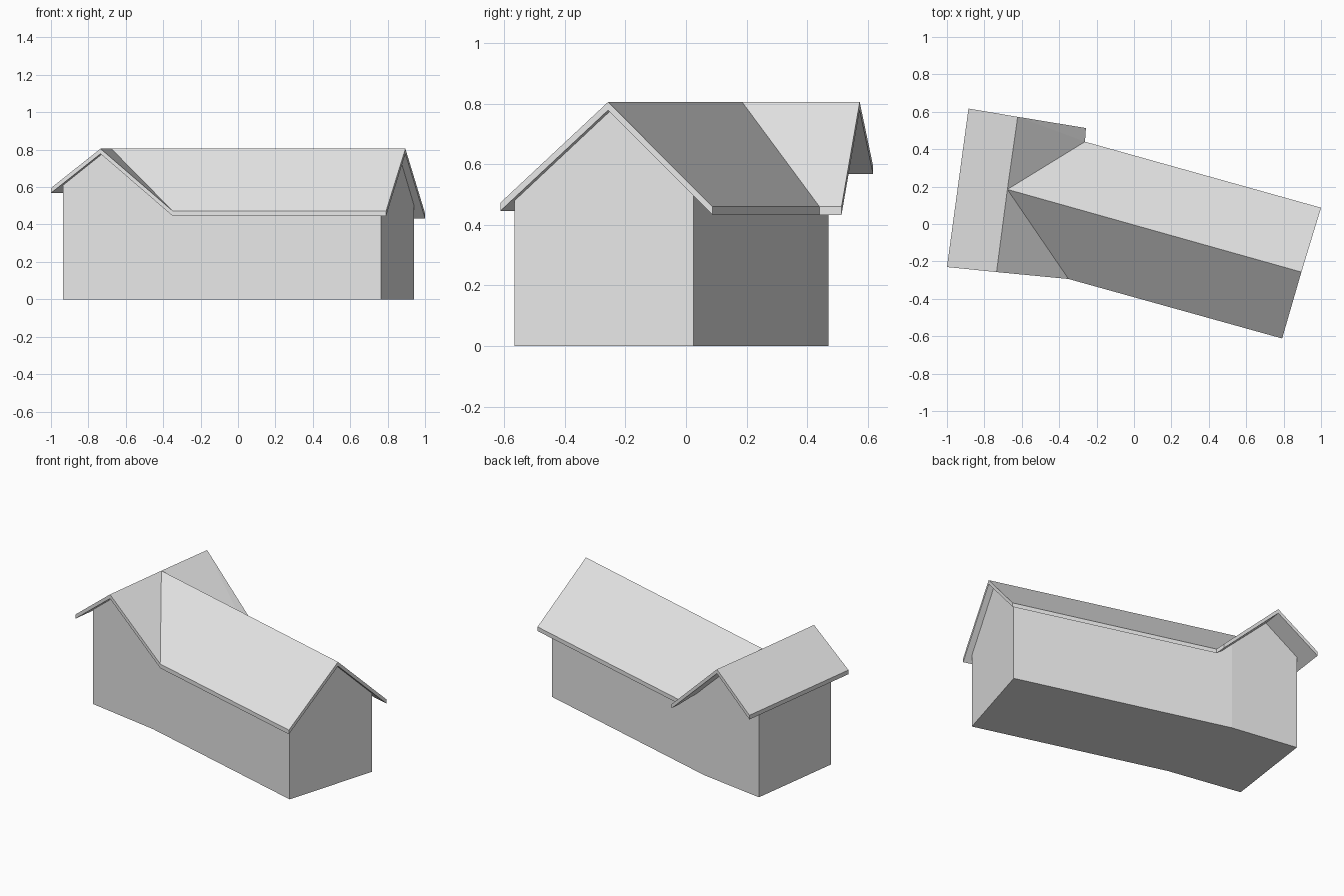
import bpy, bmesh
from mathutils import Vector

default = bpy.data.objects.get("Cube")
if default:
    bpy.data.objects.remove(default, do_unlink=True)

# One plain colour for the whole building
grey = bpy.data.materials.new("plain_grey")
grey.use_nodes = True
grey.diffuse_color = (0.8, 0.8, 0.8, 1)
grey.node_tree.nodes["Principled BSDF"].inputs["Base Color"].default_value = grey.diffuse_color


def vertical_solid(name, points, faces, drop, offset=0.0):
    """Solid made by sweeping a surface straight down by drop."""
    bm = bmesh.new()
    verts = [bm.verts.new(Vector(p) - Vector((0, 0, offset))) for p in points]
    surface = [bm.faces.new([verts[i] for i in f]) for f in faces]
    surface = bmesh.ops.triangulate(bm, faces=surface)["faces"]
    swept = bmesh.ops.extrude_face_region(bm, geom=surface, use_keep_orig=True)
    moved = [g for g in swept["geom"] if isinstance(g, bmesh.types.BMVert)]
    bmesh.ops.translate(bm, verts=moved, vec=(0, 0, -drop))
    bmesh.ops.recalc_face_normals(bm, faces=bm.faces)
    bmesh.ops.dissolve_limit(bm, angle_limit=0.01, verts=bm.verts, edges=bm.edges)
    mesh = bpy.data.meshes.new(name)
    bm.to_mesh(mesh)
    bm.free()
    mesh.materials.append(grey)
    obj = bpy.data.objects.new(name, mesh)
    bpy.context.scene.collection.objects.link(obj)
    return obj


# Roof corners: two ridges that meet at a junction, with valleys between the wings
RIDGE = 0.805
corners = {
    "junction": (-0.677, 0.185, RIDGE),
    "wing_ridge_front": (-0.735, -0.257, RIDGE),
    "wing_ridge_back": (-0.622, 0.573, RIDGE),
    "wing_outer_front": (-1.0, -0.23, 0.595),
    "wing_outer_back": (-0.885, 0.617, 0.595),
    "wing_inner_back": (-0.257, 0.513, 0.46),
    "valley_front": (-0.35, -0.294, 0.473),
    "valley_back": (-0.262, 0.44, 0.46),
    "hall_ridge_end": (0.895, -0.257, RIDGE),
    "hall_front_end": (0.792, -0.612, 0.473),
    "hall_back_end": (1.0, 0.087, 0.46),
}
slopes = [
    ("wing_ridge_front", "junction", "wing_ridge_back", "wing_outer_back", "wing_outer_front"),
    ("junction", "wing_ridge_front", "valley_front"),
    ("junction", "valley_back", "wing_inner_back", "wing_ridge_back"),
    ("junction", "valley_front", "hall_front_end", "hall_ridge_end"),
    ("junction", "hall_ridge_end", "hall_back_end", "valley_back"),
]
keys = list(corners)
roof_points = list(corners.values())
roof_faces = [[keys.index(k) for k in s] for s in slopes]
roof = vertical_solid("roof", roof_points, roof_faces, 0.027)

# Walls: bent footprint raised as a block and trimmed to the underside of the roof
footprint = [(0.765, -0.565), (0.94, 0.025), (-0.41, 0.402),
             (-0.85, 0.47), (-0.935, -0.143), (-0.45, -0.226)]
walls = vertical_solid("walls", [(x, y, 1.2) for x, y in footprint], [range(6)], 1.2)
envelope = vertical_solid("wall_trimmer", roof_points, roof_faces, 2.0, offset=0.015)
envelope.hide_render = True

trim = walls.modifiers.new("trim_to_roof", "BOOLEAN")
trim.operation = "INTERSECT"
trim.solver = "EXACT"
trim.object = envelope
bpy.context.view_layer.objects.active = walls
bpy.ops.object.modifier_apply(modifier=trim.name)
bpy.data.objects.remove(envelope, do_unlink=True)
